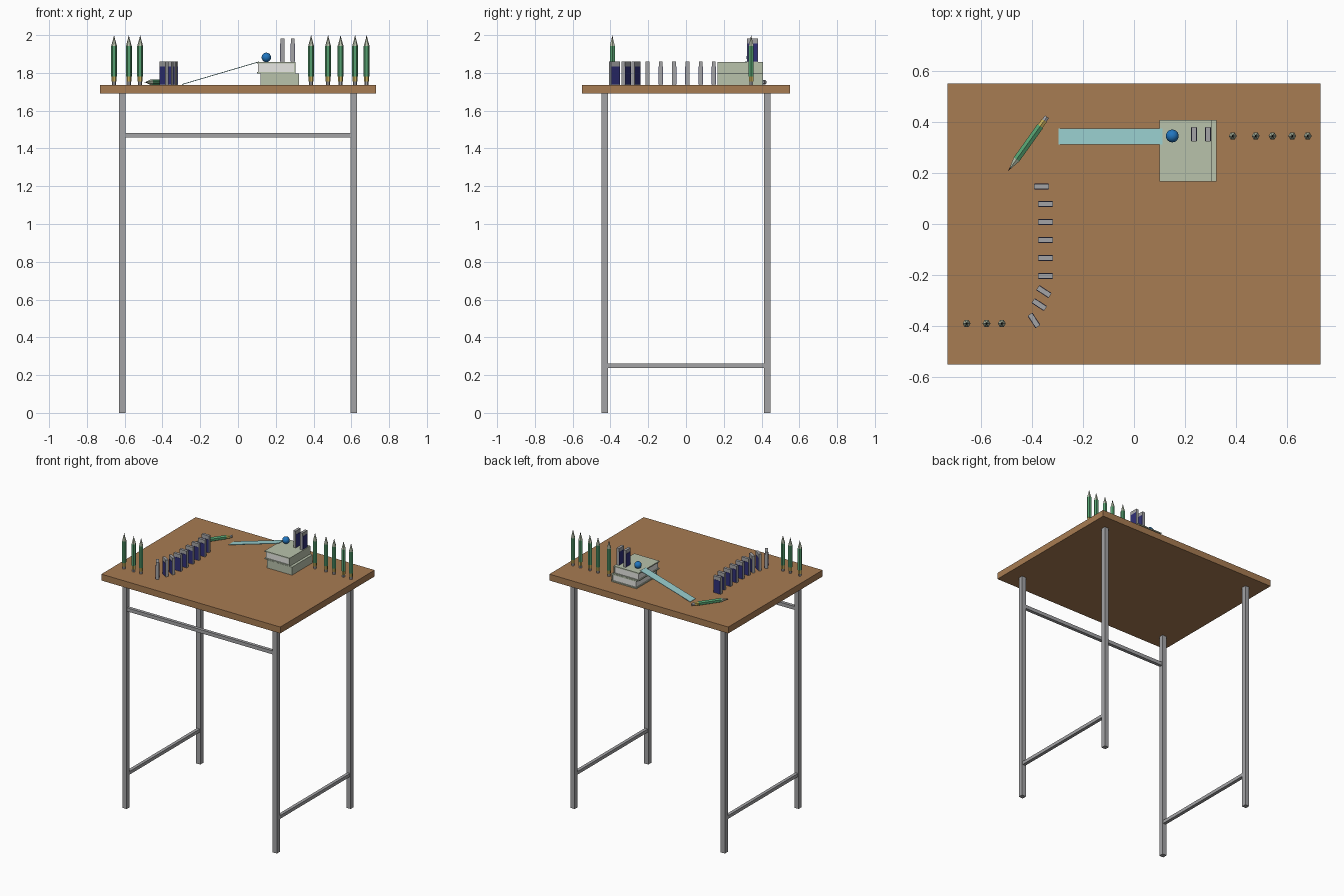
import bpy, bmesh, math
from mathutils import Matrix, Vector

if "Cube" in bpy.data.objects:
    bpy.data.objects.remove(bpy.data.objects["Cube"])


def mat(name, r, g, b):
    m = bpy.data.materials.new(name)
    m.diffuse_color = (r, g, b, 1)
    m.use_nodes = True
    m.node_tree.nodes["Principled BSDF"].inputs["Base Color"].default_value = m.diffuse_color
    return m


WOOD = mat("brown wood", 0.39, 0.20, 0.085)
GREY = mat("grey metal", 0.37, 0.37, 0.38)
GREEN = mat("pencil green", 0.09, 0.35, 0.16)
GOLD = mat("gold band", 0.56, 0.42, 0.10)
COVER = mat("pale green cover", 0.48, 0.54, 0.41)
RULER = mat("pale cyan", 0.32, 0.62, 0.62)
BLUE = mat("ball blue", 0.015, 0.18, 0.52)
NAVY = mat("navy", 0.03, 0.03, 0.19)
WHITE = mat("paper white", 0.85, 0.85, 0.82)
DARK = mat("dark lead", 0.02, 0.02, 0.02)

TOP = 1.737      # table surface
BOOK_TOP = 1.857


def finish(name, bm, mats, matrix=None):
    bmesh.ops.recalc_face_normals(bm, faces=bm.faces)
    me = bpy.data.meshes.new(name)
    bm.to_mesh(me)
    bm.free()
    for m in mats:
        me.materials.append(m)
    ob = bpy.data.objects.new(name, me)
    bpy.context.collection.objects.link(ob)
    if matrix is not None:
        ob.matrix_world = matrix
    return ob


def add_box(bm, lo, hi, index=0):
    lo, hi = Vector(lo), Vector(hi)
    m = Matrix.Translation((lo + hi) / 2) @ Matrix.Diagonal((*(hi - lo), 1))
    verts = bmesh.ops.create_cube(bm, size=1, matrix=m)["verts"]
    for f in {f for v in verts for f in v.link_faces}:
        f.material_index = index


def box(name, lo, hi, m):
    bm = bmesh.new()
    add_box(bm, lo, hi)
    return finish(name, bm, [m])


# Table
box("table_top", (-0.73, -0.55, 1.69), (0.73, 0.55, TOP), WOOD)
LX, LY, W = 0.613, 0.43, 0.017
for sx in (-1, 1):
    for sy in (-1, 1):
        box("table_leg", (sx * LX - W, sy * LY - W, 0), (sx * LX + W, sy * LY + W, 1.69), GREY)
    box("side_rail", (sx * LX - 0.012, -LY + W, 0.237), (sx * LX + 0.012, LY - W, 0.261), GREY)
box("front_rail", (-LX + W, -LY - 0.012, 1.457), (LX - W, -LY + 0.012, 1.483), GREY)


# Books: two cover boards, a spine on the right, inset pages
def book(name, x0, x1, z0, z1, front_board):
    y0, y1, t = 0.167, 0.407, 0.008
    bm = bmesh.new()
    add_box(bm, (x0, y0, z0), (x1, y1, z0 + t))
    add_box(bm, (x0, y0, z1 - t), (x1, y1, z1))
    add_box(bm, (x1 - t, y0, z0 + t), (x1, y1, z1 - t))
    if front_board:
        add_box(bm, (x0, y0, z0 + t), (x1 - t, y0 + t, z1 - t))
    add_box(bm, (x0 + 0.006, y0 + (t if front_board else 0.006), z0 + t),
            (x1 - t, y1 - 0.006, z1 - t), 1)
    finish(name, bm, [COVER, WHITE])


book("lower_book", 0.12, 0.324, TOP, 1.796, True)
book("upper_book", 0.10, 0.305, 1.797, BOOK_TOP, False)

# Ruler ramp from the table to the book edge
a, b = Vector((-0.296, 0.343, TOP + 0.002)), Vector((0.112, 0.343, BOOK_TOP + 0.002))
d = b - a
bm = bmesh.new()
add_box(bm, (-d.length / 2, -0.031, -0.002), (d.length / 2, 0.031, 0.002))
finish("ruler_ramp", bm, [RULER],
       Matrix.Translation((a + b) / 2) @ Matrix.Rotation(-math.atan2(d.z, d.x), 4, 'Y'))

# Ball
bm = bmesh.new()
bmesh.ops.create_uvsphere(bm, u_segments=24, v_segments=14, radius=0.025)
for f in bm.faces:
    f.smooth = True
finish("ball", bm, [BLUE], Matrix.Translation((0.15, 0.345, BOOK_TOP + 0.025)))


# Dominoes: grey blocks with navy panels on both broad faces
def domino(x, y, z, angle):
    bm = bmesh.new()
    add_box(bm, (-0.029, -0.010, 0), (0.029, 0.010, 0.124))
    for s in (-1, 1):
        y0, y1 = sorted((s * 0.010, s * 0.0115))
        add_box(bm, (-0.027, y0, 0.002), (0.027, y1, 0.098), 1)
    finish("domino", bm, [GREY, NAVY],
           Matrix.Translation((x, y, z)) @ Matrix.Rotation(math.radians(angle), 4, 'Z'))


domino(-0.363, 0.147, TOP, 0)
for i in range(5):
    domino(-0.347, 0.078 - 0.0705 * i, TOP, 0)
for x, y, ang in ((-0.353, -0.265, -33), (-0.371, -0.316, -33), (-0.392, -0.378, -57)):
    domino(x, y, TOP, ang)
for x in (0.235, 0.29):
    domino(x, 0.352, BOOK_TOP, 90)


# Pencils: six-sided turned profile, one material per section
def pencil(name, matrix):
    rings = [(0.011, 0), (0.011, 0.018), (0.013, 0.018), (0.013, 0.045),
             (0.0155, 0.045), (0.0155, 0.205), (0.004, 0.246), (0.0, 0.263)]
    section = [0, 0, 1, 1, 2, 3, 4]
    bm = bmesh.new()
    loops = []
    for r, z in rings[:-1]:
        loops.append([bm.verts.new((r * math.cos(k * math.pi / 3), r * math.sin(k * math.pi / 3), z))
                      for k in range(6)])
    tip = bm.verts.new((0, 0, rings[-1][1]))
    bm.faces.new(loops[0])
    for i, idx in enumerate(section):
        for k in range(6):
            n = (k + 1) % 6
            if i < len(loops) - 1:
                vs = (loops[i][k], loops[i][n], loops[i + 1][n], loops[i + 1][k])
            else:
                vs = (loops[i][k], loops[i][n], tip)
            bm.faces.new(vs).material_index = idx
    finish(name, bm, [GREY, GOLD, GREEN, COVER, DARK], matrix)


for x in (-0.656, -0.578, -0.518):
    pencil("standing_pencil", Matrix.Translation((x, -0.39, TOP)))
for x in (0.387, 0.477, 0.543, 0.62, 0.681):
    pencil("standing_pencil", Matrix.Translation((x, 0.345, TOP)))
# Lying pencil, eraser at back right, point at front left
lie = math.atan2(0.21 - 0.418, -0.492 + 0.343)
pencil("lying_pencil", Matrix.Translation((-0.341, 0.420, TOP + 0.0135))
       @ Matrix.Rotation(lie, 4, 'Z') @ Matrix.Rotation(math.pi / 2, 4, 'Y'))
